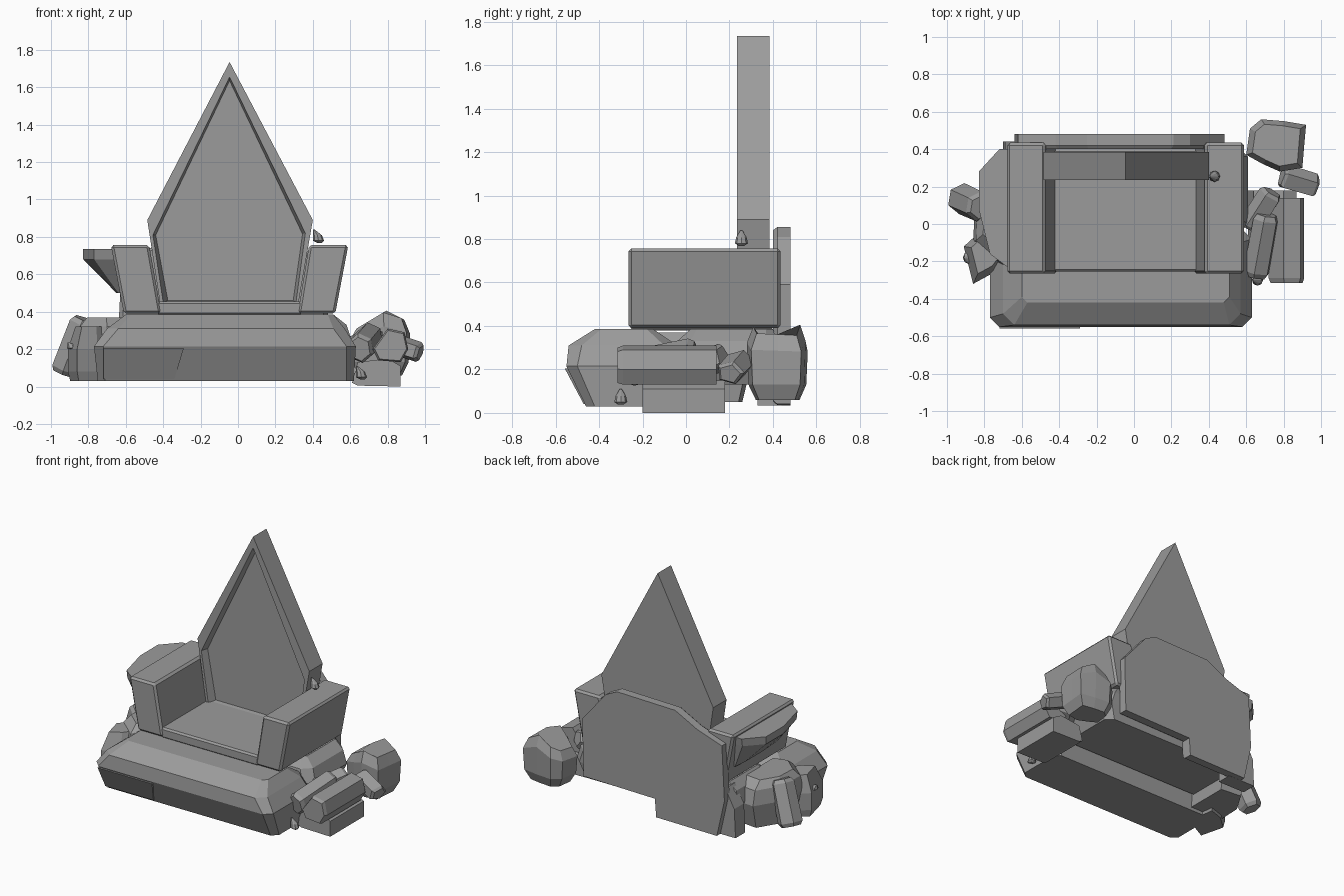
import bpy, bmesh, math
from mathutils import Vector

if "Cube" in bpy.data.objects:
    bpy.data.objects.remove(bpy.data.objects["Cube"])

# dark stone shared by every part
stone = bpy.data.materials.new("dark_stone")
stone.diffuse_color = (.33, .33, .33, 1)
stone.use_nodes = True
stone.node_tree.nodes["Principled BSDF"].inputs["Base Color"].default_value = stone.diffuse_color


def finish(name, bm, bevel=0):
    bmesh.ops.recalc_face_normals(bm, faces=bm.faces[:])
    me = bpy.data.meshes.new(name)
    bm.to_mesh(me)
    bm.free()
    me.materials.append(stone)
    ob = bpy.data.objects.new(name, me)
    bpy.context.collection.objects.link(ob)
    if bevel:
        m = ob.modifiers.new("Bevel", 'BEVEL')
        m.width, m.segments = bevel, 1
    return ob


def loft(name, rings, bevel=0):
    """Skin a stack of equal-length rings and cap both ends."""
    bm = bmesh.new()
    vs = [[bm.verts.new(p) for p in r] for r in rings]
    n = len(vs[0])
    for a, b in zip(vs, vs[1:]):
        for i in range(n):
            j = (i + 1) % n
            bm.faces.new((a[i], a[j], b[j], b[i]))
    bm.faces.new(vs[0])
    bm.faces.new(vs[-1])
    return finish(name, bm, bevel)


def ring_y(outline, y):
    return [(x, y, z) for x, z in outline]


def ring_z(outline, z, peak=None, slope=0):
    """Horizontal ring; optionally falling away on both sides of x = peak."""
    return [(x, y, z - (slope * abs(x - peak) if slope else 0)) for x, y in outline]


def octagon(x0, x1, y0, y1, z, c):
    return [(x0 + c, y0, z), (x1 - c, y0, z), (x1, y0 + c, z), (x1, y1 - c, z),
            (x1 - c, y1, z), (x0 + c, y1, z), (x0, y1 - c, z), (x0, y0 + c, z)]


def shrink(outline, f):
    cx = sum(p[0] for p in outline) / len(outline)
    cy = sum(p[1] for p in outline) / len(outline)
    return [(cx + (x - cx) * f, cy + (y - cy) * f) for x, y in outline]


def crystal(name, p0, p1, r, sides=6, flat=1.0, turn=0.0):
    """Tilted faceted column with chamfered ends."""
    p0, p1 = Vector(p0), Vector(p1)
    q = (p1 - p0).to_track_quat('Z', 'Y')
    rings = []
    for t, k in ((0, .8), (.08, 1), (.92, .97), (1, .75)):
        rings.append([p0.lerp(p1, t) + q @ Vector((
            r * k * math.cos(math.tau * i / sides + turn),
            r * k * flat * math.sin(math.tau * i / sides + turn), 0)) for i in range(sides)])
    return loft(name, rings)


def pebble(name, loc, r, h):
    x, y, z = loc
    return loft(name, [[(x + k * r * math.cos(math.tau * i / 8) + s, y + k * r * math.sin(math.tau * i / 8), z + d * h)
                        for i in range(8)] for d, k, s in ((-.8, .4, .01), (-.5, 1, .005), (.2, .8, 0), (1, .15, -.02))])


# pointed backrest with a recessed front panel
outer = [(-.045, 1.735), (-.485, .89), (-.41, .40), (.315, .40), (.40, .89)]
inner = [(-.045, 1.655), (-.455, .81), (-.40, .45), (.31, .45), (.36, .82)]
panel = [(-.045, 1.635), (-.44, .81), (-.375, .46), (.295, .46), (.345, .815)]
loft("backrest", [ring_y(outer, .385), ring_y(outer, .235), ring_y(inner, .235), ring_y(panel, .285)])

# seat slab and armrests
seat = [(-.43, .38), (.34, .38), (.345, .455), (-.435, .455)]
loft("seat", [ring_y(seat, -.255), ring_y(seat, .40)], .012)
arms = {"left": [(-.68, .757), (-.475, .757), (-.41, .39), (-.61, .39)],
        "right": [(.59, .757), (.38, .757), (.32, .39), (.52, .39)]}
for side, o in arms.items():
    loft(side + "_armrest", [ring_y(o, -.265), ring_y(o, .435)], .014)

# rock flaring out beside the left armrest
top = [(-.65, -.25), (-.77, -.16), (-.83, .08), (-.83, .28), (-.72, .40), (-.65, .40)]
low = [(-.61, -.20), (-.64, -.12), (-.65, .06), (-.65, .26), (-.64, .36), (-.61, .36)]
loft("left_arm_rock", [ring_z(low, .50), ring_z(shrink(top, .97), .68), ring_z(top, .735)])

# front and rear base rocks
loft("front_base_rock", [octagon(-.75, .62, -.46, -.08, .03, .04), octagon(-.77, .63, -.55, -.03, .215, .05),
                         octagon(-.70, .57, -.54, -.04, .31, .06), octagon(-.60, .51, -.42, -.15, .385, .03)])
loft("rear_base_rock", [octagon(-.64, .56, -.04, .40, .13, .05), octagon(-.67, .61, -.06, .42, .24, .06),
                        octagon(-.65, .58, -.04, .42, .33, .06), octagon(-.60, .51, .02, .40, .385, .03)])
lip = [(-.72, .04), (-.34, .04), (-.29, .205), (-.72, .205)]
loft("front_ledge", [[(x, -.468 - (z - .035) * .53, z) for x, z in lip], ring_y(lip, -.35)])
corner = [(-.70, .035), (-.48, .035), (-.48, .37), (-.62, .37), (-.69, .24)]
loft("rear_corner_rock", [ring_y(corner, .33), ring_y(corner, .44)])

# irregular slab behind the throne
slab = [(.475, .18), (-.09, .17), (-.10, .04), (-.58, .035), (-.64, .30), (-.62, .69),
        (-.42, .757), (-.25, .845), (.21, .855), (.30, .81), (.485, .59)]
loft("back_slab", [ring_y(shrink(slab, .96), .40), ring_y(slab, .42), ring_y(slab, .48)])

# rocks on the left
crystal("left_leaning_crystal", (-.93, .14, .07), (-.82, .09, .36), .085, 6, .95, .3)
chunk = [(-.91, -.12), (-.86, -.32), (-.75, -.26), (-.66, -.14), (-.68, .02), (-.80, -.02)]
loft("left_front_rock", [ring_z(shrink(chunk, .9), .03), ring_z(chunk, .08), ring_z(chunk, .20),
                         ring_z(shrink(chunk, .7), .32)])
mid = [(-.86, -.10), (-.70, -.24), (-.55, -.20), (-.55, .28), (-.74, .30), (-.85, .12)]
loft("left_mid_rock", [ring_z(shrink(mid, .85), .05), ring_z(mid, .22), ring_z(shrink(mid, .9), .32),
                       ring_z(shrink(mid, .65), .37)])

# rocks on the right
boulder = [(.60, .37), (.62, .51), (.68, .56), (.80, .55), (.92, .53), (.91, .42), (.90, .30), (.78, .28), (.69, .32)]
loft("right_rear_boulder", [ring_z(shrink(boulder, .72), .06), ring_z(shrink(boulder, .95), .13),
                            ring_z(boulder, .33, .80, .4), ring_z(shrink(boulder, .8), .41, .80, .6)])
block = [(.61, .02), (.64, .005), (.87, 0), (.87, .11), (.80, .15), (.64, .13)]
loft("right_low_block", [ring_y(block, -.20), ring_y(block, .18)])
upper = [(.72, .20), (.75, .14), (.87, .13), (.91, .20), (.89, .29), (.80, .31)]
loft("right_upper_block", [ring_y(shrink(upper, .9), -.315), ring_y(upper, -.29), ring_y(upper, .14)])
crystal("right_slanted_crystal", (.65, -.28, .20), (.71, .05, .27), .075, 6, 1.1, .4)
crystal("right_inner_crystal", (.62, -.02, .20), (.74, .17, .26), .07, 5)
crystal("right_tip_crystal", (.79, .255, .24), (.975, .20, .18), .07, 5, .85)

# small pebbles
pebble("backrest_pebble", (.425, .255, .80), .03, .04)
pebble("left_pebble", (-.885, -.18, .215), .035, .02)
pebble("right_pebble", (.655, -.30, .07), .03, .04)
